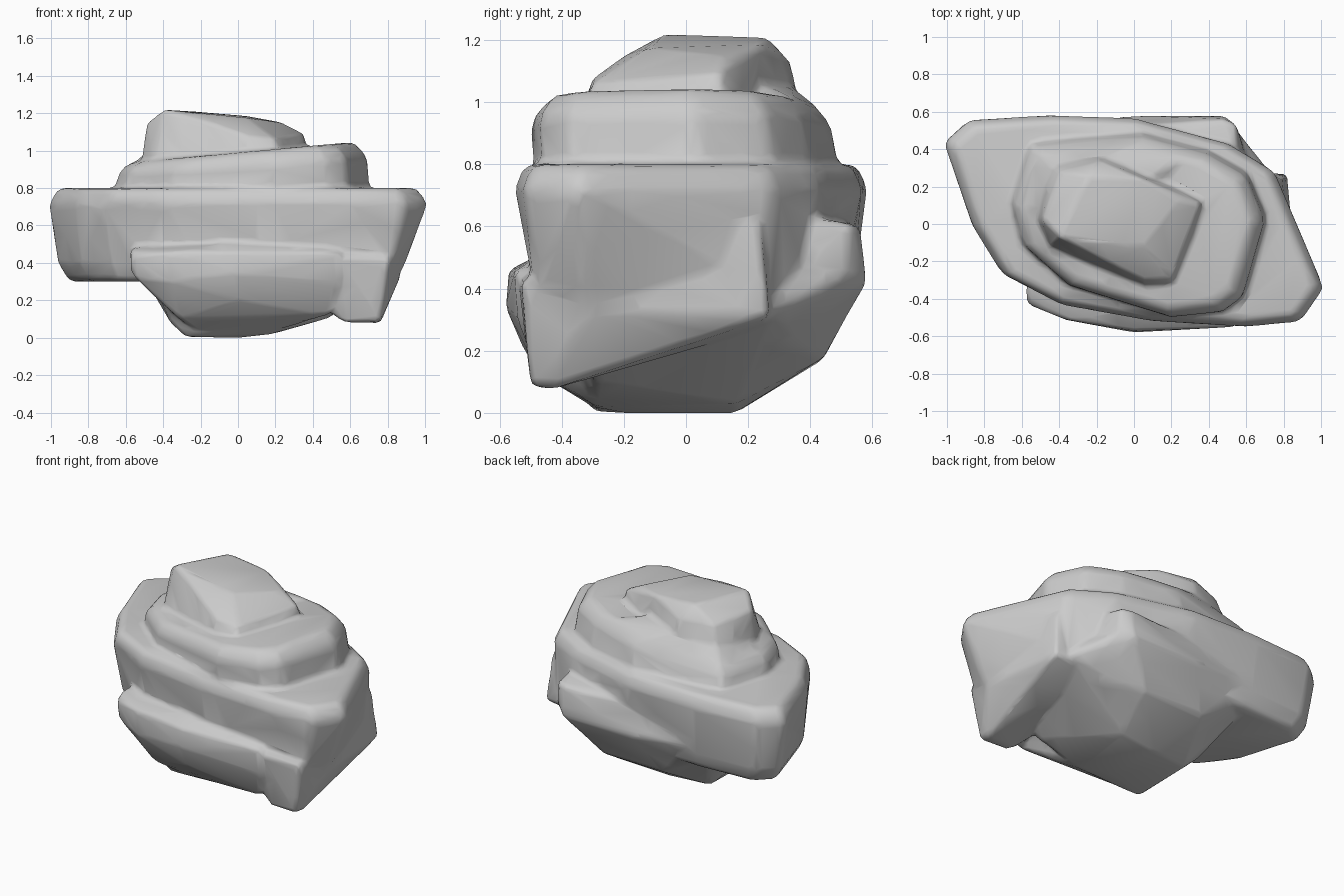
import bpy, bmesh

if "Cube" in bpy.data.objects:
    bpy.data.objects.remove(bpy.data.objects["Cube"])


def hull(name, pts, bevel=0.03):
    """Chipped stone block: convex hull of a few corner points, edges softened."""
    bm = bmesh.new()
    for p in pts:
        bm.verts.new(p)
    r = bmesh.ops.convex_hull(bm, input=bm.verts)
    junk = set(r["geom_interior"]) | set(r["geom_unused"])
    bmesh.ops.delete(bm, geom=[g for g in junk if isinstance(g, bmesh.types.BMVert)], context='VERTS')
    bmesh.ops.dissolve_limit(bm, angle_limit=0.05, verts=bm.verts, edges=bm.edges)
    bmesh.ops.recalc_face_normals(bm, faces=bm.faces)
    me = bpy.data.meshes.new(name)
    bm.to_mesh(me)
    bm.free()
    ob = bpy.data.objects.new(name, me)
    bpy.context.collection.objects.link(ob)
    if bevel:
        m = ob.modifiers.new("chamfer", 'BEVEL')
        m.width = bevel
        m.segments = 2
    return ob


def ring(outline, z, s=1.0, tilt=0.0, dx=0.0, dy=0.0):
    """Scaled copy of an outline at height z, optionally tilted along x."""
    return [(x * s + dx, y * s + dy, z + tilt * x) for x, y in outline]


# broad middle slab
slab = [(-1.02, .44), (-.89, .555), (-.45, .582), (0, .565), (.5, .43), (.75, .28),
        (1.02, -.35), (.9, -.52), (.6, -.55), (.1, -.52), (-.4, -.43), (-.7, -.28), (-.87, 0)]
low = [(-.97, .42), (-.86, .52), (-.45, .54), (.1, .5), (.55, .4), (.76, .25),
       (.9, -.32), (.82, -.49), (.1, -.47), (-.4, -.35), (-.68, -.21), (-.84, 0)]
parts = [hull("middle_slab", ring(slab, .72) + ring(slab, .80, .95)
              + ring(low, .40) + ring(low, .30, .94))]

# upper slab, rising to the right
upper = [(-.66, .1), (-.56, .42), (.05, .475), (.4, .38), (.61, .26), (.71, .02),
         (.59, -.4), (.48, -.48), (.2, -.51), (-.35, -.34), (-.6, -.12)]
parts.append(hull("upper_slab", ring(upper, .70, .99, dy=.04) + ring(upper, .79, 1, dy=.02)
                  + ring(upper, .92, .98, .07) + ring(upper, .99, .88, .08)))

# cap stone
parts.append(hull("cap_stone", [
    (-.52, .02, .92), (-.45, .33, .92), (-.18, .38, .92), (.38, .13, .95), (.22, -.34, .95),
    (.05, -.34, .95), (-.45, -.13, .92),
    (-.49, .02, 1.15), (-.4, .28, 1.12), (-.18, .34, 1.13), (-.4, -.07, 1.22), (-.24, .26, 1.21),
    (.05, .24, 1.185), (.05, -.12, 1.175), (-.15, -.2, 1.15), (.24, .12, 1.15), (.36, .11, 1.09),
    (.2, -.3, 1.06), (.05, -.3, 1.08)], .012))

# slope running from the cap down to the upper slab's back left rim
parts.append(hull("cap_slope", [
    (-.6, .1, .9), (-.52, .38, .92), (0, .43, .98), (.3, .35, 1.01), (-.48, .06, 1.0),
    (-.4, .28, 1.04), (-.18, .34, 1.05), (.1, .26, 1.05), (-.3, 0, .9), (.2, .1, .9)], .01))

# front ledge
parts.append(hull("front_ledge", [
    (-.58, -.34, .48), (-.57, -.43, .45), (-.38, -.51, .46), (0, -.57, .46), (.55, -.55, .46),
    (-.57, -.42, .33), (-.36, -.51, .3), (0, -.58, .34), (.55, -.54, .3),
    (-.33, -.4, .1), (.5, -.47, .12), (0, -.52, .2), (-.2, -.3, .02), (.2, -.3, .03),
    (.6, 0, .5), (0, -.47, .51), (-.5, 0, .5)], .02))

# rounded underside
parts.append(hull("underside", [
    (-.28, -.3, .005), (.18, -.3, .02), (0, -.2, 0), (0, .16, 0), (-.27, .14, .005), (.22, .16, .03),
    (-.36, -.3, .08), (-.37, .15, .1), (-.15, .44, .17), (.28, .44, .17), (.5, -.3, .11),
    (.6, .2, .25), (-.5, .1, .32), (-.5, .48, .38), (-.45, -.4, .3), (.6, -.4, .4),
    (.54, .52, .45), (.47, .57, .41), (0, .575, .42), (.74, .27, .33), (.65, .3, .45)], .015))

# lower ledge along the back
parts.append(hull("back_ledge", [
    (-.5, .54, .45), (-.45, .5, .6), (.48, .56, .6), (.545, .53, .61), (.55, .4, .63), (.55, .52, .45),
    (.48, .58, .42), (0, .58, .42), (-.15, .44, .18), (.28, .44, .18), (.5, .3, .2),
    (.62, .3, .4), (-.4, .2, .3), (-.3, .2, .6)], .015))

# hanging corner at the front right, with a fin running to the back
parts.append(hull("corner_foot", [
    (.57, -.48, .08), (.76, -.43, .075), (.5, -.46, .13), (.76, -.5, .09), (.82, -.4, .25),
    (.82, .27, .31), (.55, .28, .28), (.5, -.3, .13), (.54, -.54, .43), (.81, -.53, .42),
    (.87, -.3, .33), (.79, .24, .62), (.86, -.35, .5), (.6, .2, .6)], .012))

# merge the blocks into one weathered stone
rock = bpy.data.objects.new("layered_rock", bpy.data.meshes.new("layered_rock"))
bpy.context.collection.objects.link(rock)
dg = bpy.context.evaluated_depsgraph_get()
bm = bmesh.new()
for ob in parts:
    bm.from_mesh(ob.evaluated_get(dg).to_mesh())
bm.to_mesh(rock.data)
bm.free()
for ob in parts:
    bpy.data.objects.remove(ob)

m = rock.modifiers.new("fuse", 'REMESH')
m.mode = 'VOXEL'
m.voxel_size = .015
m = rock.modifiers.new("weather", 'SMOOTH')
m.factor = .5
m.iterations = 6
m = rock.modifiers.new("facets", 'DECIMATE')
m.ratio = .04

bpy.context.view_layer.objects.active = rock
rock.select_set(True)
for m in list(rock.modifiers):
    bpy.ops.object.modifier_apply(modifier=m.name)
bpy.ops.object.shade_smooth_by_angle(angle=1.0)
